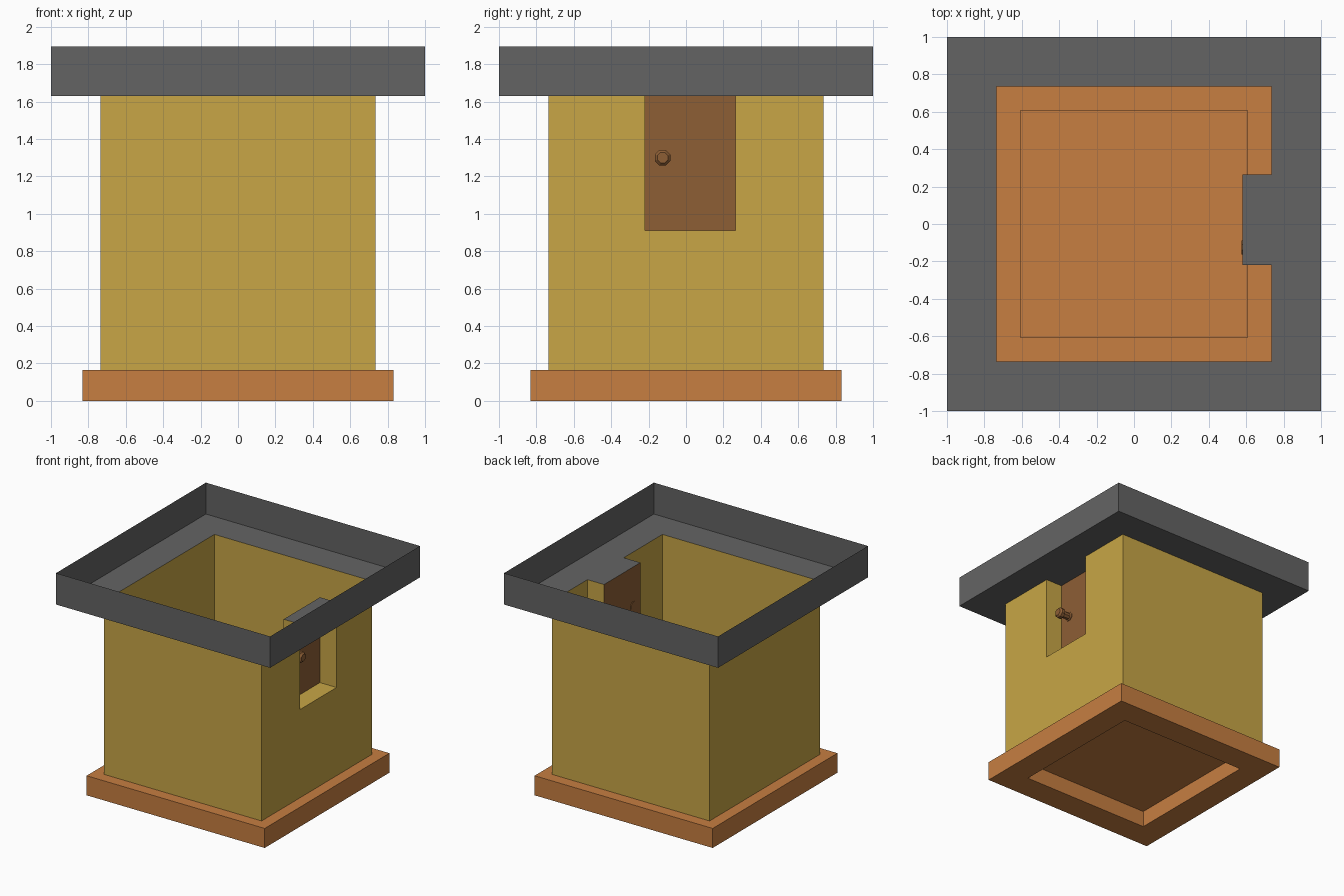
import bpy, bmesh, math

if "Cube" in bpy.data.objects:
    bpy.data.objects.remove(bpy.data.objects["Cube"])


def material(name, r, g, b):
    m = bpy.data.materials.new(name)
    m.use_nodes = True
    m.diffuse_color = (r, g, b, 1)
    m.node_tree.nodes["Principled BSDF"].inputs["Base Color"].default_value = (r, g, b, 1)
    return m


yellow = material("yellow_wall", 0.578, 0.381, 0.061)
orange = material("orange_base", 0.571, 0.209, 0.053)
brown = material("brown_door", 0.270, 0.114, 0.036)
grey = material("grey_roof", 0.127, 0.127, 0.127)


def square(r):
    return [(-r, -r), (r, -r), (r, r), (-r, r)]


def ring(bm, points, z):
    return [bm.verts.new((x, y, z)) for x, y in points]


def bridge(bm, a, b, closed=True):
    """Quads between two rings; counter-clockwise rings going up face outward."""
    n = len(a)
    for i in range(n if closed else n - 1):
        j = (i + 1) % n
        bm.faces.new((a[i], a[j], b[j], b[i]))


def wall(bm, points, z0, z1, closed=True):
    bridge(bm, ring(bm, points, z0), ring(bm, points, z1), closed)


def finish(bm, name, mat):
    bmesh.ops.remove_doubles(bm, verts=bm.verts[:], dist=0.0005)
    bmesh.ops.dissolve_limit(bm, angle_limit=math.radians(1),
                             verts=bm.verts[:], edges=bm.edges[:])
    mesh = bpy.data.meshes.new(name)
    bm.to_mesh(mesh)
    bm.free()
    mesh.materials.append(mat)
    obj = bpy.data.objects.new(name, mesh)
    bpy.context.collection.objects.link(obj)
    return obj


BODY, DOOR_X = 0.735, 0.58
Y0, Y1 = -0.22, 0.265
FLOOR, SILL, EAVE, TOP = 0.165, 0.91, 1.63, 1.895

# Base slab, hollowed underneath, with a thin sunken panel
bm = bmesh.new()
panel = 0.14
loops = [ring(bm, square(r), z) for r, z in
         [(0.607, panel), (0.607, 0), (0.832, 0), (0.832, FLOOR), (0.607, FLOOR), (0.607, panel)]]
for a, b in zip(loops, loops[1:]):
    bridge(bm, a, b)
bm.faces.new(loops[-1])
finish(bm, "base", orange)

# Thin body walls with a door alcove on the right side
bm = bmesh.new()
corners = square(BODY)
lower = corners[:2] + [(BODY, Y0), (BODY, Y1)] + corners[2:]
wall(bm, lower, FLOOR, SILL)
upper = [(DOOR_X, Y1), (BODY, Y1), corners[2], corners[3],
         corners[0], corners[1], (BODY, Y0), (DOOR_X, Y0)]
wall(bm, upper, SILL, EAVE, closed=False)
alcove = [(DOOR_X, Y0), (BODY, Y0), (BODY, Y1), (DOOR_X, Y1)]
bm.faces.new(ring(bm, alcove, SILL))
finish(bm, "body_walls", yellow)

# Door at the back of the alcove
bm = bmesh.new()
wall(bm, [(DOOR_X, Y0), (DOOR_X, Y1)], SILL, EAVE, closed=False)
finish(bm, "door", brown)

# Eight-sided door knob: flange, stem and bevelled head
bm = bmesh.new()
profile = [(0.575, 0.04), (0.585, 0.04), (0.59, 0.03), (0.645, 0.03),
           (0.655, 0.045), (0.685, 0.045), (0.70, 0.03)]
rings = []
for x, r in profile:
    angles = [math.tau * (i + 0.5) / 8 for i in range(8)]
    rings.append([bm.verts.new((x, -0.125 + r * math.cos(t), 1.30 + r * math.sin(t)))
                  for t in angles])
for a, b in zip(rings, rings[1:]):
    bridge(bm, a, b)
bm.faces.new(rings[0][::-1])
bm.faces.new(rings[-1])
finish(bm, "door_knob", brown)

# Open roof tray: thin parapet, floor border and the alcove ceiling
bm = bmesh.new()
wall(bm, square(1), EAVE, TOP)
bridge(bm, ring(bm, square(BODY), EAVE), ring(bm, square(1), EAVE))
bm.faces.new(ring(bm, alcove, EAVE)[::-1])
finish(bm, "roof_tray", grey)
